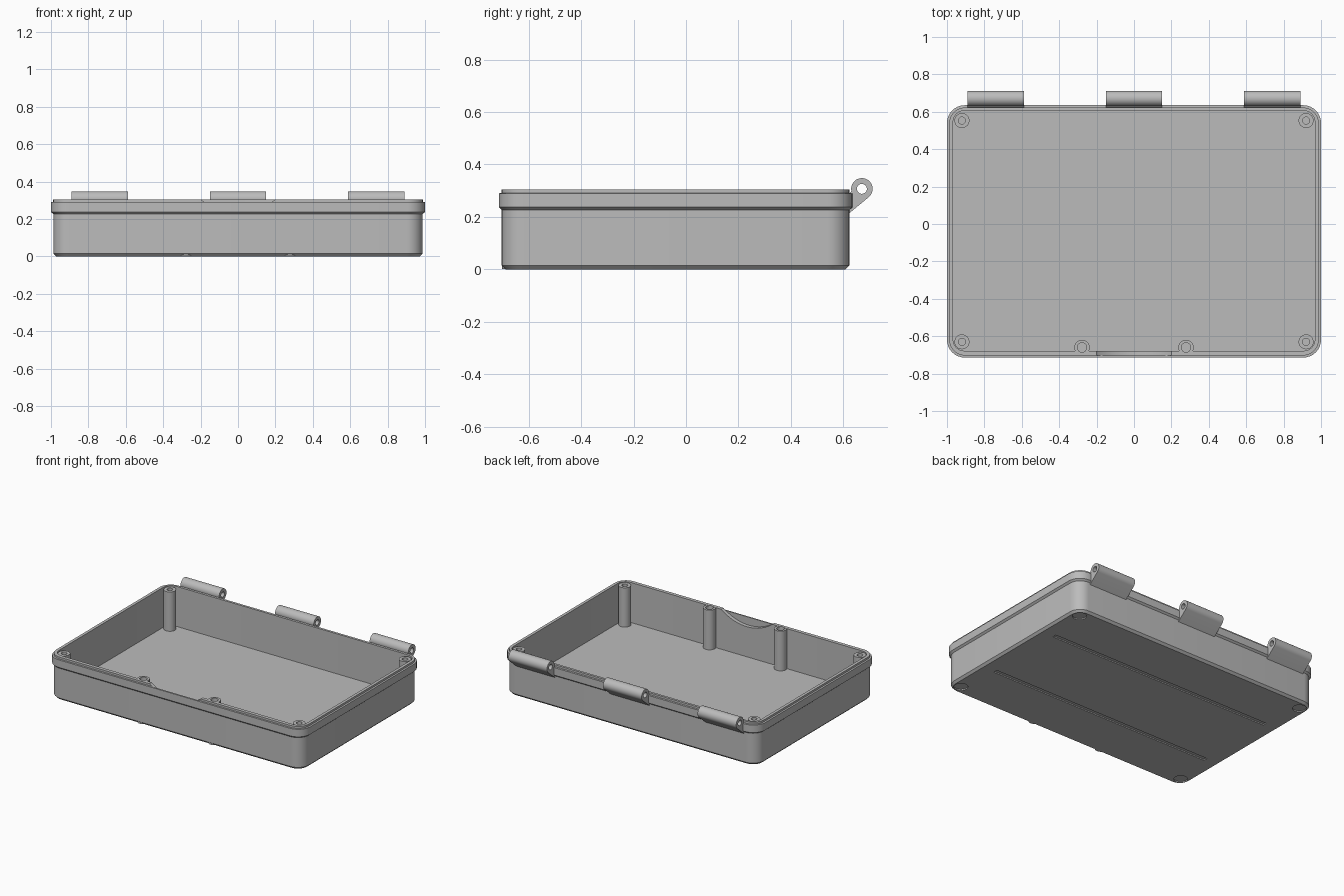
import bpy, bmesh, math
from mathutils import Matrix, Vector

default = bpy.data.objects.get("Cube")
if default:
    bpy.data.objects.remove(default, do_unlink=True)

grey = bpy.data.materials.new("plain grey")
grey.use_nodes = True
colour = (0.5, 0.5, 0.5, 1)
grey.diffuse_color = colour
grey.node_tree.nodes["Principled BSDF"].inputs["Base Color"].default_value = colour


def make(name, bm):
    bmesh.ops.recalc_face_normals(bm, faces=bm.faces)
    mesh = bpy.data.meshes.new(name)
    bm.to_mesh(mesh)
    bm.free()
    mesh.materials.append(grey)
    obj = bpy.data.objects.new(name, mesh)
    bpy.context.collection.objects.link(obj)
    return obj


def activate(obj):
    bpy.ops.object.select_all(action='DESELECT')
    obj.select_set(True)
    bpy.context.view_layer.objects.active = obj


def combine(target, tool, operation):
    # Apply a boolean and discard the tool
    tool.hide_render = True
    mod = target.modifiers.new(operation.lower(), 'BOOLEAN')
    mod.operation, mod.object, mod.solver = operation, tool, 'EXACT'
    activate(target)
    bpy.ops.object.modifier_apply(modifier=mod.name)
    bpy.data.objects.remove(tool, do_unlink=True)


def cylinder(name, centre, radius, depth, axis='Z', sides=32):
    bm = bmesh.new()
    turn = {'Z': Matrix(), 'X': Matrix.Rotation(math.pi / 2, 4, 'Y'),
            'Y': Matrix.Rotation(math.pi / 2, 4, 'X')}[axis]
    bmesh.ops.create_cone(bm, cap_ends=True, segments=sides, radius1=radius,
                          radius2=radius, depth=depth,
                          matrix=Matrix.Translation(centre) @ turn)
    return make(name, bm)


def post_between(name, x, y, radius, low, high):
    return cylinder(name, (x, y, (low + high) / 2), radius, high - low)


def box(name, centre, size):
    bm = bmesh.new()
    bmesh.ops.create_cube(bm, size=1, matrix=Matrix.Translation(centre)
                          @ Matrix.Diagonal((*size, 1)))
    return make(name, bm)


def rounded_loop(bm, half_x, front, back, radius, z, steps=8):
    corners = [(half_x, back, 0), (-half_x, back, 1),
               (-half_x, front, 2), (half_x, front, 3)]
    verts = []
    for x, y, quarter in corners:
        cx = x - math.copysign(radius, x)
        cy = y - radius if y == back else y + radius
        for i in range(steps + 1):
            a = (quarter + i / steps) * math.pi / 2
            verts.append(bm.verts.new((cx + radius * math.cos(a),
                                       cy + radius * math.sin(a), z)))
    return verts


# Tray shell: half width, front, back, corner radius, height
sections = [
    (0.972, -0.688, 0.608, 0.07, 0),
    (0.987, -0.703, 0.623, 0.085, 0.015),
    (0.987, -0.703, 0.623, 0.085, 0.226),
    (1.0, -0.714, 0.635, 0.095, 0.237),
    (1.0, -0.714, 0.635, 0.095, 0.29),
    (0.988, -0.703, 0.623, 0.085, 0.291),
    (0.988, -0.703, 0.623, 0.085, 0.305),
    (0.967, -0.678, 0.606, 0.06, 0.305),
    (0.967, -0.678, 0.606, 0.06, 0.022),
]
bm = bmesh.new()
loops = [rounded_loop(bm, *s) for s in sections]
for low, high in zip(loops, loops[1:]):
    for i in range(len(low)):
        j = (i + 1) % len(low)
        bm.faces.new((low[i], low[j], high[j], high[i]))
bm.faces.new(loops[0])
bm.faces.new(loops[-1])
tray = make("tray", bm)

# Screw posts, their holes and the recesses beneath the corners
corner_spots = [(sx * 0.92, y) for sx in (-1, 1) for y in (-0.63, 0.553)]
front_spots = [(sx * 0.278, -0.66) for sx in (-1, 1)]
for x, y in corner_spots:
    combine(tray, post_between("corner_post", x, y, 0.04, 0.012, 0.3), 'UNION')
for x, y in front_spots:
    combine(tray, post_between("front_post", x, y, 0.041, 0.001, 0.303), 'UNION')
for spots, radius in ((corner_spots, 0.019), (front_spots, 0.025)):
    for x, y in spots:
        combine(tray, post_between("hole", x, y, radius, 0.1, 0.4), 'DIFFERENCE')
for x, y in corner_spots:
    combine(tray, post_between("recess", x, y, 0.045, -0.05, 0.008), 'DIFFERENCE')

# Long grooves under the base
for y in (0.255, -0.335):
    combine(tray, box("groove", (0, y, 0), (1.76, 0.03, 0.016)), 'DIFFERENCE')

# Curved thumb notch inside the front wall
combine(tray, cylinder("notch", (0, -0.67, 0.555), 0.32, 0.068, 'Y', 96), 'DIFFERENCE')
activate(tray)
bpy.ops.object.shade_smooth_by_angle(angle=math.radians(30))

# Hinge knuckles on the back wall
pivot = Vector((0, 0.671, 0.307))
for name, x in (("right_hinge", -0.74), ("middle_hinge", 0), ("left_hinge", 0.74)):
    bm = bmesh.new()
    outline = []
    for i in range(25):
        a = math.radians(-48 + 240 * i / 24)
        outline.append((pivot.y + 0.041 * math.cos(a), pivot.z + 0.041 * math.sin(a)))
    outline += [(0.618, 0.285), (0.618, 0.21)]
    face = bm.faces.new([bm.verts.new((x - 0.151, y, z)) for y, z in outline])
    extruded = bmesh.ops.extrude_face_region(bm, geom=[face])["geom"]
    bmesh.ops.translate(bm, vec=(0.302, 0, 0),
                        verts=[g for g in extruded if isinstance(g, bmesh.types.BMVert)])
    hinge = make(name, bm)
    combine(hinge, cylinder("pin_hole", (x, pivot.y, pivot.z), 0.019, 0.5, 'X', 24), 'DIFFERENCE')
    activate(hinge)
    bpy.ops.object.shade_smooth_by_angle(angle=math.radians(30))
